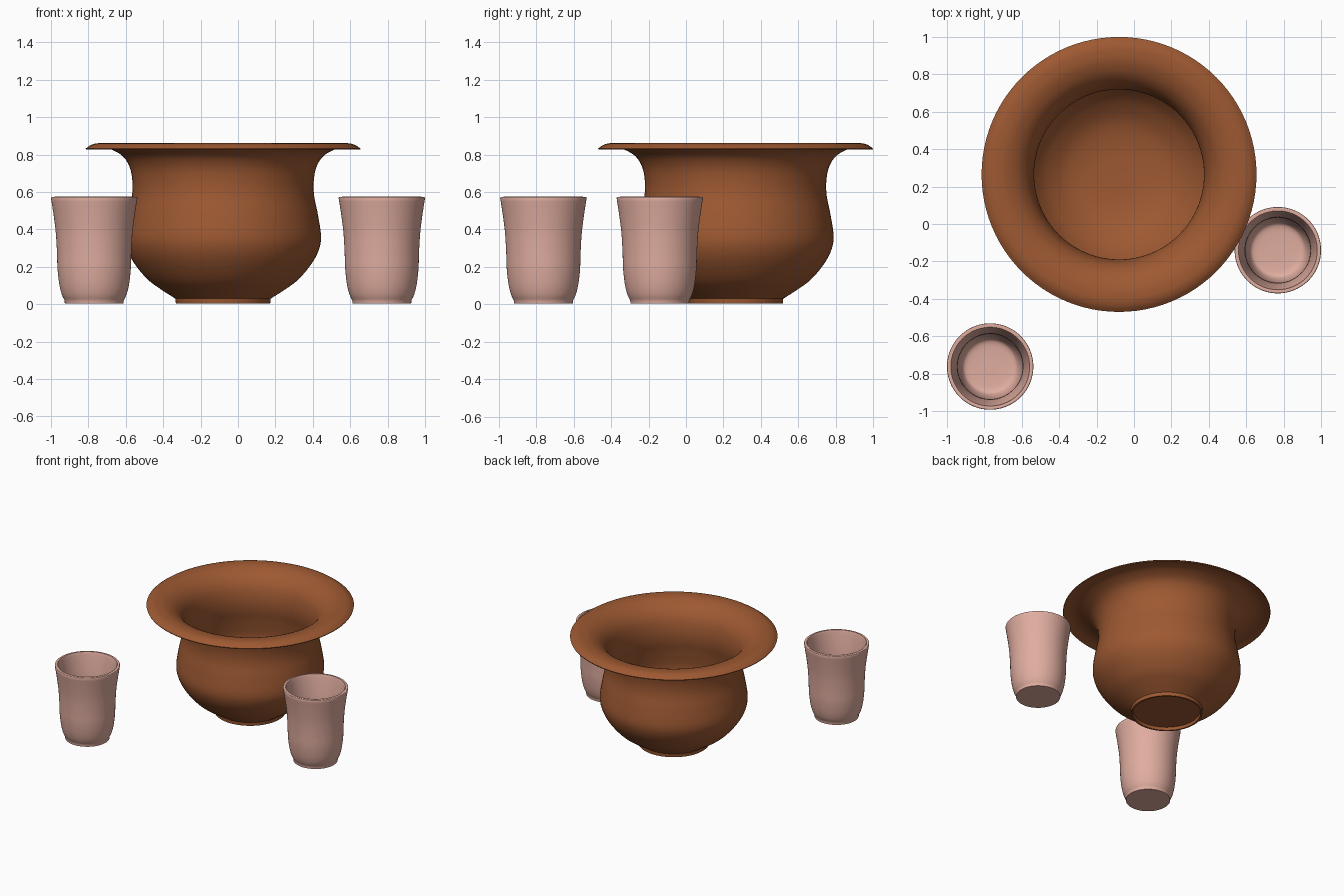
import bpy, bmesh, math
from mathutils import Vector

if "Cube" in bpy.data.objects:
    bpy.data.objects.remove(bpy.data.objects["Cube"])


def material(name, rgb):
    m = bpy.data.materials.new(name)
    m.diffuse_color = (*rgb, 1)
    m.use_nodes = True
    m.node_tree.nodes["Principled BSDF"].inputs["Base Color"].default_value = m.diffuse_color
    return m


def smooth_path(pts, steps=5):
    """Catmull-Rom curve through (radius, height) points."""
    p = [Vector(q) for q in pts]
    p = [2 * p[0] - p[1]] + p + [2 * p[-1] - p[-2]]
    out = []
    for a, b, c, d in zip(p, p[1:], p[2:], p[3:]):
        for i in range(steps):
            t = i / steps
            out.append(0.5 * (2 * b + (c - a) * t + (2 * a - 5 * b + 4 * c - d) * t * t
                              + (3 * b - a - 3 * c + d) * t ** 3))
    return out + [p[-2]]


def lathe(name, sections, centre, mat, sides=96):
    """Spin smooth sections (creased where they meet) about a vertical axis."""
    path = []
    for s in sections:
        path += smooth_path(s) if len(s) > 2 else [Vector(q) for q in s]
    clean = [path[0]]
    for q in path[1:]:
        if (q - clean[-1]).length > 1e-5:
            clean.append(q)
    bm = bmesh.new()
    rings = []
    for r, z in clean:
        if r < 1e-5:
            rings.append([bm.verts.new((0, 0, z))] * sides)
        else:
            rings.append([bm.verts.new((r * math.cos(2 * math.pi * i / sides),
                                        r * math.sin(2 * math.pi * i / sides), z))
                          for i in range(sides)])
    for a, b in zip(rings, rings[1:]):
        for i in range(sides):
            j = (i + 1) % sides
            bm.faces.new(list(dict.fromkeys((a[i], a[j], b[j], b[i]))))
    bmesh.ops.recalc_face_normals(bm, faces=bm.faces)
    me = bpy.data.meshes.new(name)
    bm.to_mesh(me)
    bm.free()
    me.materials.append(mat)
    ob = bpy.data.objects.new(name, me)
    ob.location = (*centre, 0)
    bpy.context.collection.objects.link(ob)
    bpy.ops.object.select_all(action='DESELECT')
    ob.select_set(True)
    bpy.context.view_layer.objects.active = ob
    bpy.ops.object.shade_smooth_by_angle(angle=math.radians(35))
    return ob


brown = material("brown_glaze", (0.34, 0.10, 0.032))
pink = material("pink_clay", (0.75, 0.42, 0.35))

# Flared pot: recessed foot, rounded belly, wide lip, hollow inside
lathe("flared_pot", [
    [(0, 0.025), (0.235, 0.025)],
    [(0.235, 0.025), (0.24, 0.003)],
    [(0.24, 0.003), (0.252, 0.003)],
    [(0.252, 0.003), (0.255, 0.03)],
    [(0.255, 0.03), (0.33, 0.078), (0.40, 0.13), (0.465, 0.205), (0.508, 0.28),
     (0.524, 0.36), (0.507, 0.48), (0.487, 0.58), (0.485, 0.66), (0.50, 0.735),
     (0.54, 0.795), (0.61, 0.832), (0.67, 0.84), (0.733, 0.826)],
    [(0.733, 0.826), (0.735, 0.832)],
    [(0.735, 0.832), (0.705, 0.852), (0.665, 0.861), (0.60, 0.854), (0.53, 0.818),
     (0.48, 0.755), (0.457, 0.67), (0.457, 0.58), (0.477, 0.48), (0.494, 0.36),
     (0.478, 0.285), (0.44, 0.22), (0.38, 0.155), (0.28, 0.09), (0.15, 0.06), (0, 0.055)],
], (-0.08, 0.265), brown)

# Two matching cups
cup = [
    [(0, 0.003), (0.157, 0.003)],
    [(0.157, 0.003), (0.158, 0.02)],
    [(0.158, 0.02), (0.174, 0.055), (0.187, 0.11), (0.196, 0.19), (0.199, 0.28),
     (0.205, 0.38), (0.216, 0.47), (0.231, 0.568)],
    [(0.231, 0.568), (0.228, 0.573), (0.215, 0.573), (0.207, 0.566), (0.19, 0.47),
     (0.179, 0.38), (0.174, 0.29), (0.173, 0.20), (0.166, 0.12), (0.152, 0.065),
     (0.13, 0.04), (0.07, 0.033), (0, 0.032)],
]
for label, centre in (("left_cup", (-0.769, -0.762)), ("right_cup", (0.769, -0.14))):
    lathe(label, cup, centre, pink)
